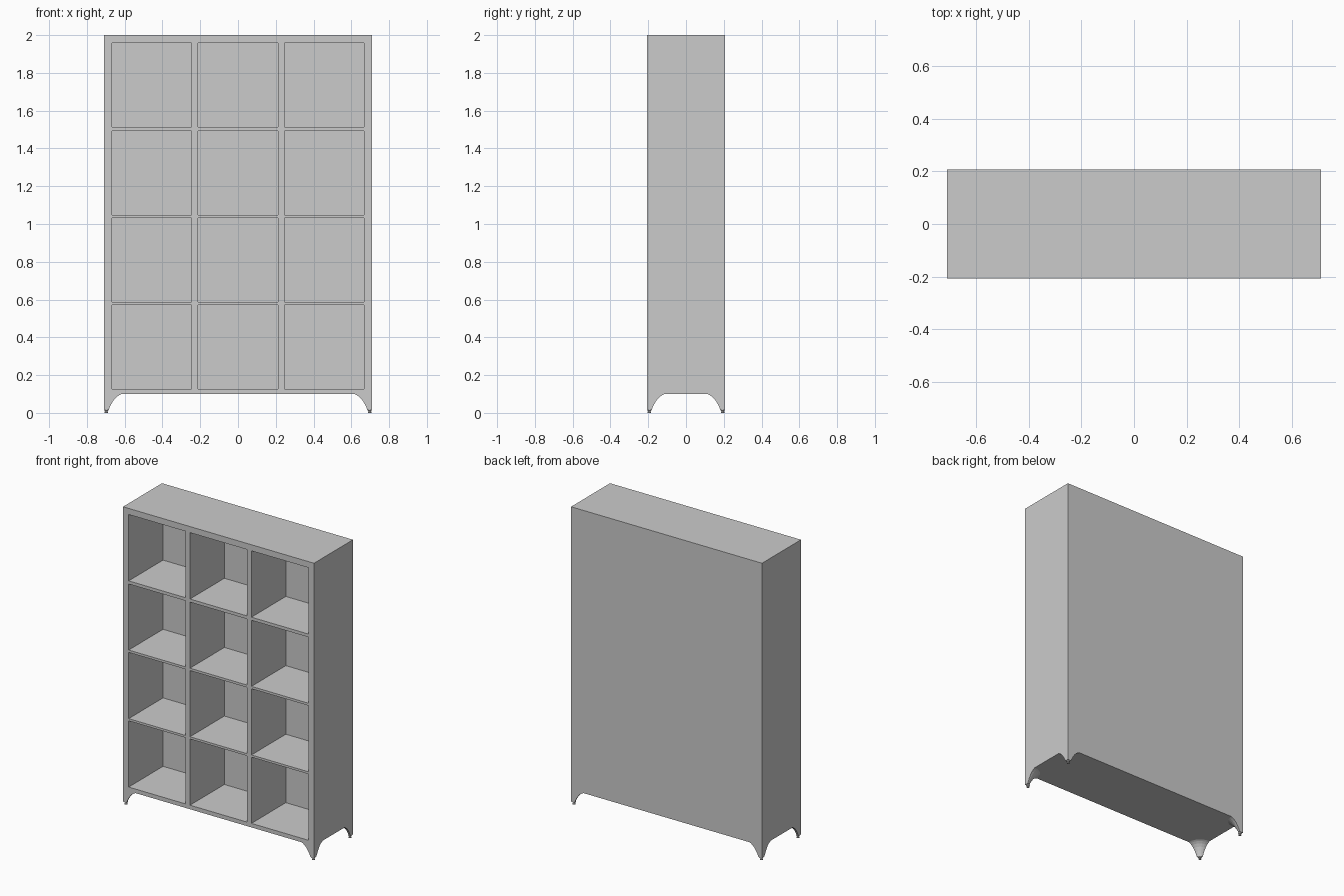
import bpy, bmesh, math

if "Cube" in bpy.data.objects:
    bpy.data.objects.remove(bpy.data.objects["Cube"])

W, D = 0.71, 0.207          # half width, half depth
Z0, Z1 = 0.10, 2.0          # body bottom and top
CELL_DEPTH = 0.365


def make_object(name, bm):
    bmesh.ops.recalc_face_normals(bm, faces=bm.faces[:])
    me = bpy.data.meshes.new(name)
    bm.to_mesh(me)
    bm.free()
    ob = bpy.data.objects.new(name, me)
    bpy.context.collection.objects.link(ob)
    return ob


def mirror_xy(ob):
    mod = ob.modifiers.new("four_corners", 'MIRROR')
    mod.use_axis = (True, True, False)
    mod.use_mirror_merge = False


def loft(bm, rings):
    """Skin closed rings of equal length and cap both ends."""
    rows = [[bm.verts.new(p) for p in ring] for ring in rings]
    n = len(rows[0])
    for a, b in zip(rows, rows[1:]):
        for i in range(n):
            j = (i + 1) % n
            bm.faces.new((a[i], a[j], b[j], b[i]))
    bm.faces.new(rows[0])
    bm.faces.new(rows[-1])


# Bookcase body: front grid, outer shell, then recessed cells
xs = [-W, -0.668, -0.245, -0.212, 0.212, 0.245, 0.668, W]
zs = [Z0, 0.127, 0.572, 0.587, 1.032, 1.048, 1.492, 1.513, 1.959, Z1]
bm = bmesh.new()
v = [[bm.verts.new((x, -D, z)) for x in xs] for z in zs]
cells = []
for r in range(len(zs) - 1):
    for c in range(len(xs) - 1):
        f = bm.faces.new((v[r][c], v[r][c + 1], v[r + 1][c + 1], v[r + 1][c]))
        if r % 2 and c % 2:
            cells.append(f)
rim = [e for e in bm.edges if e.is_boundary]
shell = bmesh.ops.extrude_edge_only(bm, edges=rim)["geom"]
back_verts = [g for g in shell if isinstance(g, bmesh.types.BMVert)]
bmesh.ops.translate(bm, verts=back_verts, vec=(0, 2 * D, 0))
bmesh.ops.holes_fill(bm, edges=[e for e in bm.edges if e.is_boundary], sides=0)
for f in bmesh.ops.extrude_discrete_faces(bm, faces=cells)["faces"]:
    bmesh.ops.translate(bm, verts=f.verts[:], vec=(0, CELL_DEPTH, 0))
make_object("bookcase_body", bm)

# Corner legs: square outside, rounded inside, flaring up to the body
profile = [(0.018, 0.026), (0.03, 0.031), (0.05, 0.041), (0.07, 0.054),
           (0.085, 0.068), (0.095, 0.082), (Z0, 0.093)]
rings = []
for z, w in profile:
    arc = [(i * math.pi / 2) / 6 for i in range(7)]
    rings.append([(W, D, z)] + [(W - w * math.cos(a), D - w * math.sin(a), z) for a in arc])
bm = bmesh.new()
loft(bm, rings)
mirror_xy(make_object("corner_leg", bm))

# Small turned feet under the legs
bm = bmesh.new()
foot = [(0.0, 0.009), (0.006, 0.009), (0.009, 0.006), (0.013, 0.011), (0.019, 0.011)]
loft(bm, [[(W - 0.013 + r * math.cos(k * math.pi / 6),
            D - 0.013 + r * math.sin(k * math.pi / 6), z) for k in range(12)]
          for z, r in foot])
mirror_xy(make_object("foot", bm))
